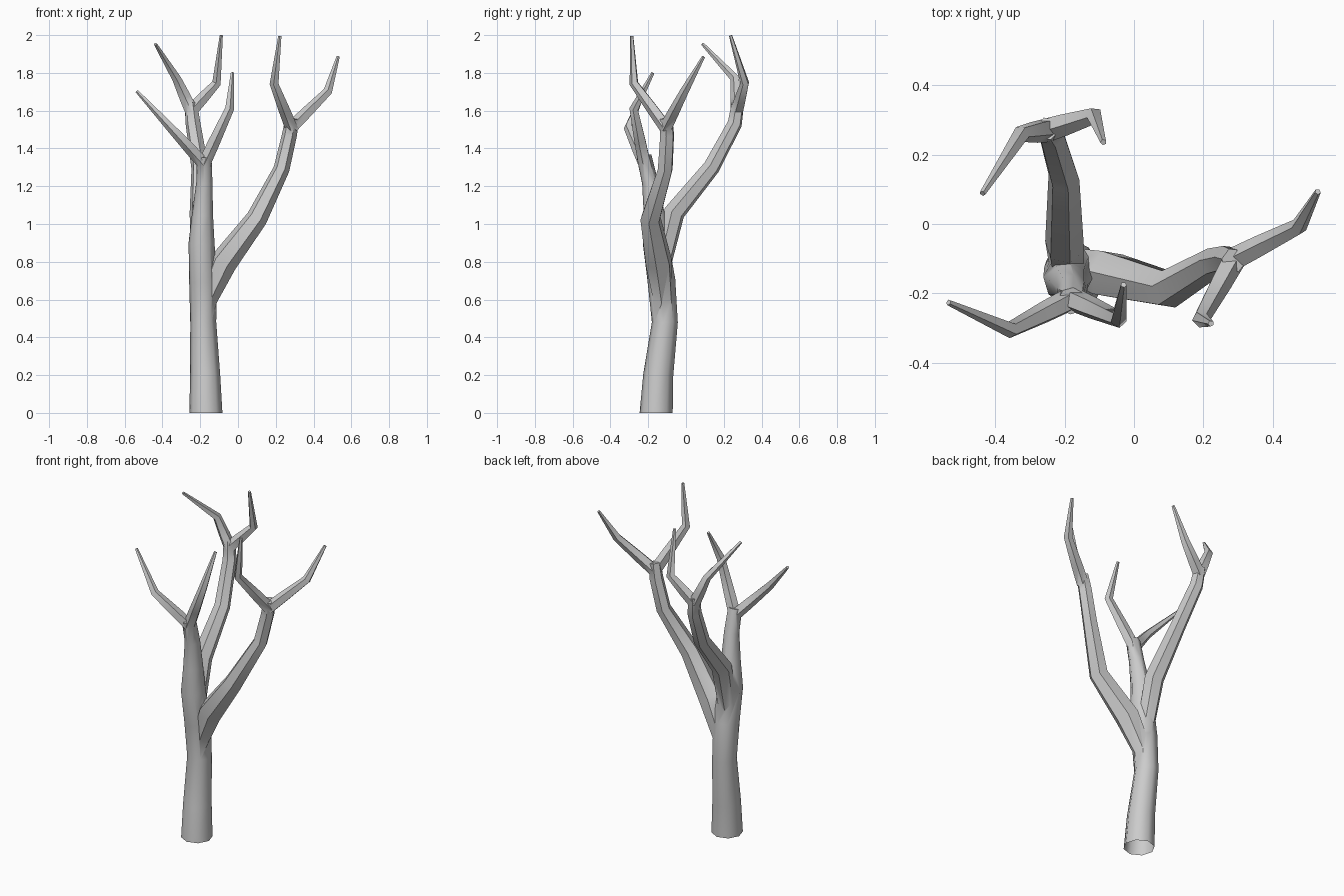
import bpy, bmesh, math
from mathutils import Vector

if "Cube" in bpy.data.objects:
    bpy.data.objects.remove(bpy.data.objects["Cube"])


def tube(name, pts, sides, flat_start=False):
    """Faceted tube through (x, y, z, radius) points, capped at both ends."""
    co = [Vector(p[:3]) for p in pts]
    bm = bmesh.new()
    rings, side = [], Vector((1, 0.3, 0))
    for i, c in enumerate(co):
        a = (c - co[i - 1]).normalized() if i else Vector()
        b = (co[i + 1] - c).normalized() if i < len(co) - 1 else Vector()
        t = (a + b).normalized()
        if i == 0 and flat_start:
            t = Vector((0, 0, 1))
        side = (side - t * side.dot(t)).normalized()
        up = t.cross(side)
        ring = []
        for k in range(sides):
            ang = 2 * math.pi * (k + 0.5) / sides
            ring.append(bm.verts.new(c + (side * math.cos(ang) + up * math.sin(ang)) * pts[i][3]))
        rings.append(ring)
    for r0, r1 in zip(rings, rings[1:]):
        for k in range(sides):
            j = (k + 1) % sides
            bm.faces.new((r0[k], r0[j], r1[j], r1[k]))
    bm.faces.new(rings[0][::-1])
    bm.faces.new(rings[-1])
    bmesh.ops.recalc_face_normals(bm, faces=bm.faces)
    me = bpy.data.meshes.new(name)
    bm.to_mesh(me)
    bm.free()
    ob = bpy.data.objects.new(name, me)
    bpy.context.collection.objects.link(ob)
    return ob


# Trunk, running up into the front limb
trunk = tube("tree", [
    (-0.17, -0.158, 0, .088), (-0.174, -0.147, 0.2, .08), (-0.184, -0.112, 0.48, .069),
    (-0.185, -0.13, 0.7, .074), (-0.193, -0.16, 0.9, .069), (-0.188, -0.168, 1.05, .056),
    (-0.178, -0.19, 1.22, .043), (-0.18, -0.222, 1.36, .04)], 8, True)

parts = [
    # Right limb
    tube("right_limb", [
        (-0.165, -0.12, 0.6, .055), (-0.075, -0.145, 0.8, .073), (0.1, -0.188, 1.03, .057),
        (0.23, -0.11, 1.29, .043), (0.272, -0.1, 1.47, .04), (0.288, -0.105, 1.56, .036)], 6),
    # Back limb
    tube("back_limb", [
        (-0.195, -0.125, 0.8, .052), (-0.2, -0.062, 1.06, .058), (-0.202, 0.135, 1.3, .046),
        (-0.238, 0.258, 1.53, .04), (-0.25, 0.275, 1.64, .034)], 6)]

# Twigs: fork, bend, tip
forks = {
    "right": ((0.285, -0.105, 1.51), [((0.192, -0.275, 1.745), (0.222, -0.287, 1.995)),
                                      ((0.475, -0.008, 1.70), (0.53, 0.093, 1.885))]),
    "back": ((-0.247, 0.272, 1.6), [((-0.325, 0.26, 1.77), (-0.437, 0.088, 1.953)),
                                    ((-0.113, 0.312, 1.745), (-0.088, 0.236, 1.998))]),
    "front": ((-0.18, -0.217, 1.32), [((-0.355, -0.305, 1.51), (-0.535, -0.226, 1.703)),
                                      ((-0.045, -0.275, 1.61), (-0.03, -0.175, 1.80))])}
for name, (fork, twigs) in forks.items():
    for n, (bend, tip) in enumerate(twigs):
        parts.append(tube(f"{name}_twig_{n}", [
            (*fork, .036), (*Vector(fork).lerp(Vector(bend), .4), .033),
            (*bend, .025), (*tip, .009)], 5))

# Join everything into one skin
for p in parts:
    m = trunk.modifiers.new("join", 'BOOLEAN')
    m.operation, m.solver, m.object = 'UNION', 'EXACT', p
dg = bpy.context.evaluated_depsgraph_get()
dg.update()
skin = bpy.data.meshes.new_from_object(trunk.evaluated_get(dg))
trunk.modifiers.clear()
trunk.data = skin
for p in parts:
    bpy.data.objects.remove(p)

# Open the foot of the trunk
bm = bmesh.new()
bm.from_mesh(skin)
foot = [f for f in bm.faces if all(v.co.z < 1e-3 for v in f.verts)]
bmesh.ops.delete(bm, geom=foot, context='FACES')
bm.to_mesh(skin)
bm.free()

bpy.context.view_layer.objects.active = trunk
trunk.select_set(True)
bpy.ops.object.shade_smooth_by_angle(angle=math.radians(46))
